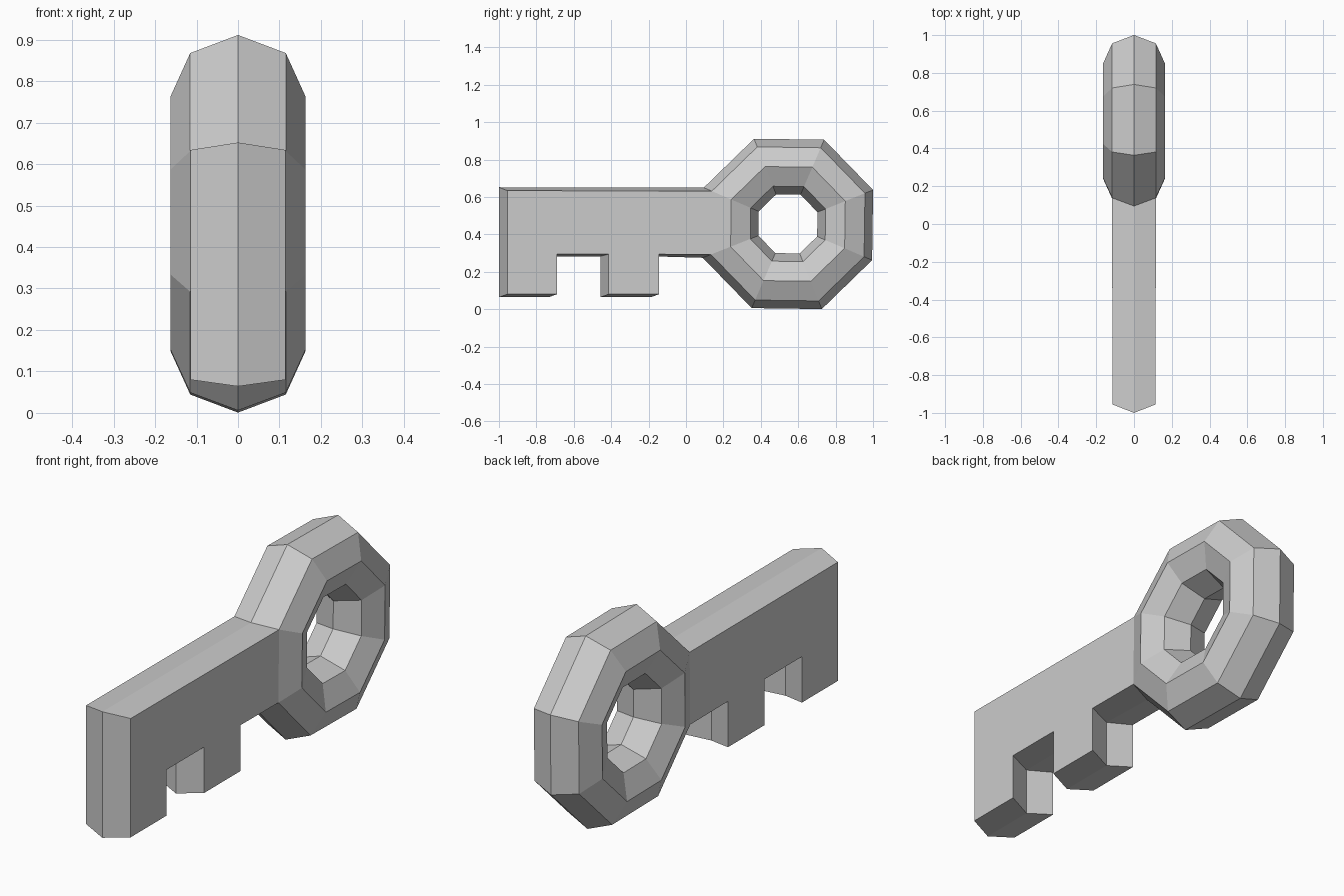
import bpy, bmesh
from math import sin, cos, pi, radians

if "Cube" in bpy.data.objects:
    bpy.data.objects.remove(bpy.data.objects["Cube"])

N = 8
CY, CZ = 0.545, 0.456        # ring centre
MAJOR, MINOR, HALF_X = 0.33, 0.16, 0.163
START = radians(21.7)

bm = bmesh.new()

# Ring: octagonal section swept round an octagon
ring = []
for i in range(N):
    a = START + i * 2 * pi / N
    row = []
    for j in range(N):
        b = j * 2 * pi / N
        r = MAJOR + MINOR * cos(b)
        row.append(bm.verts.new((HALF_X * sin(b), CY + r * cos(a), CZ + r * sin(a))))
    ring.append(row)

# The two outer faces on the left side stay open, where the shaft joins
for i in range(N):
    for j in range(N):
        if i == 3 and j in (0, N - 1):
            continue
        k, m = (i + 1) % N, (j + 1) % N
        bm.faces.new((ring[i][j], ring[k][j], ring[k][m], ring[i][m]))

# Shaft and teeth: ridge outline on the centre plane, side outline at each flank
ridge = [(-1, .652), (-1, .064), (-.735, .064), (-.735, .283),
         (-.458, .283), (-.458, .064), (-.188, .064), (-.188, .283)]
side = [(-.955, .634), (-.955, .08), (-.69, .08), (-.69, .294),
        (-.414, .294), (-.414, .08), (-.145, .08), (-.145, .294)]


def outline(points, x, j):
    verts = [bm.verts.new((x, y, z)) for y, z in points]
    return [ring[3][j]] + verts + [ring[4][j]]


mid = outline(ridge, 0, 0)
for x, j in ((0.115, 1), (-0.115, N - 1)):
    flank = outline(side, x, j)
    for p in range(len(mid) - 1):
        bm.faces.new((mid[p], mid[p + 1], flank[p + 1], flank[p]))
    bm.faces.new(flank)

bmesh.ops.recalc_face_normals(bm, faces=bm.faces[:])
mesh = bpy.data.meshes.new("key")
bm.to_mesh(mesh)
bm.free()
bpy.context.collection.objects.link(bpy.data.objects.new("key", mesh))
